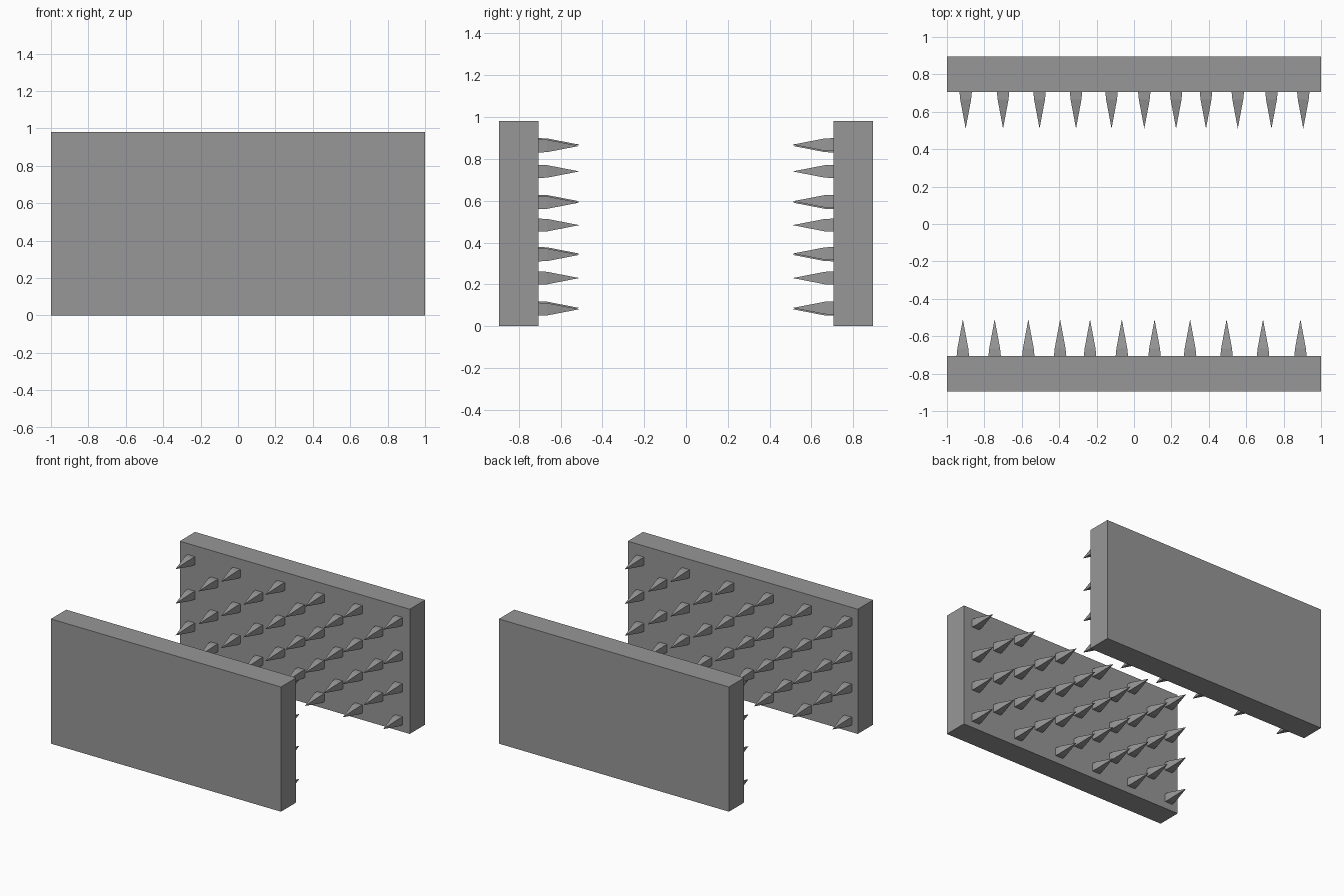
import bpy
import bmesh
from math import pi
from mathutils import Matrix

cube = bpy.data.objects.get("Cube")
if cube:
    bpy.data.objects.remove(cube, do_unlink=True)

grey = bpy.data.materials.new("stone grey")
grey.use_nodes = True
GREY = (0.31, 0.31, 0.31, 1)
grey.diffuse_color = GREY
grey.node_tree.nodes["Principled BSDF"].inputs["Base Color"].default_value = GREY

HEIGHT, INNER, OUTER = 0.98, 0.705, 0.895


def finish(bm, name, turn):
    """Turn the part to its side of the model and link it as an object."""
    bm.transform(turn)
    bmesh.ops.recalc_face_normals(bm, faces=bm.faces)
    mesh = bpy.data.meshes.new(name)
    bm.to_mesh(mesh)
    bm.free()
    mesh.materials.append(grey)
    bpy.context.collection.objects.link(bpy.data.objects.new(name, mesh))


def add_slab(name, turn):
    bm = bmesh.new()
    place = (Matrix.Translation((0, (INNER + OUTER) / 2, HEIGHT / 2))
             @ Matrix.Diagonal((2, OUTER - INNER, HEIGHT, 1)))
    bmesh.ops.create_cube(bm, size=1, matrix=place)
    finish(bm, name, turn)


def add_spike(bm, x, z):
    """Square stub with a long pyramid point, aimed along -y."""
    def ring(y, w, h):
        return [bm.verts.new((x + i * w, y, z + j * h))
                for i, j in ((-1, -1), (1, -1), (1, 1), (-1, 1))]
    base = ring(INNER, 0.033, 0.031)
    neck = ring(INNER - 0.04, 0.029, 0.03)
    tip = bm.verts.new((x, INNER - 0.195, z))
    bm.faces.new(base)
    for a in range(4):
        b = (a + 1) % 4
        bm.faces.new((base[a], base[b], neck[b], neck[a]))
        bm.faces.new((neck[a], neck[b], tip))


def add_spikes(name, turn):
    columns = (-0.9, -0.7, -0.505, -0.31, -0.12, 0.055,
               0.225, 0.385, 0.555, 0.735, 0.905)
    rows = (0.868, 0.74, 0.597, 0.483, 0.347, 0.23, 0.087)
    bm = bmesh.new()
    # Alternate rows are staggered; the first column sits a touch lower
    for r, z in enumerate(rows):
        for c, x in enumerate(columns):
            if c % 2 == r % 2:
                add_spike(bm, x, z - (0.006 if c == 0 else 0))
    finish(bm, name, turn)


# Two facing walls, the front one turned half a circle
half_turn = Matrix.Rotation(pi, 4, "Z")
add_slab("back_wall", Matrix.Identity(4))
add_slab("front_wall", half_turn)
add_spikes("back_spikes", Matrix.Identity(4))
add_spikes("front_spikes", Matrix.Translation((-0.01, 0, 0)) @ half_turn)
